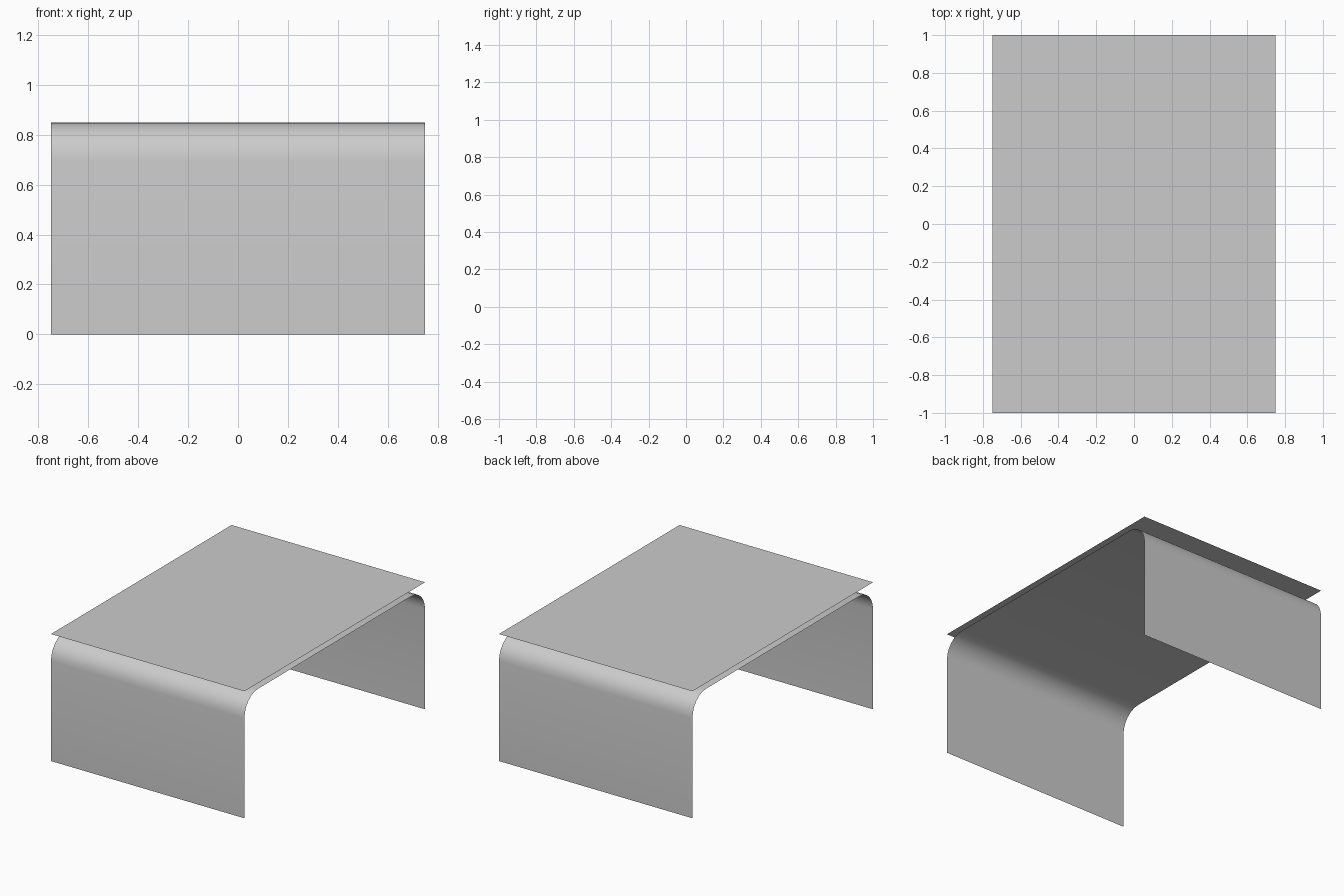
import bpy, math

if "Cube" in bpy.data.objects:
    bpy.data.objects.remove(bpy.data.objects["Cube"])

HALF_W, HALF_L = 0.75, 1.0
FRAME_Z, TOP_Z, R, SEGS = 0.85, 0.89, 0.15, 6


def sheet(name, profile):
    """Sweep a (y, z) profile across the width as a thin sheet."""
    verts = [(x, y, z) for y, z in profile for x in (-HALF_W, HALF_W)]
    faces = [(2 * i, 2 * i + 1, 2 * i + 3, 2 * i + 2) for i in range(len(profile) - 1)]
    mesh = bpy.data.meshes.new(name)
    mesh.from_pydata(verts, [], faces)
    mesh.update()
    obj = bpy.data.objects.new(name, mesh)
    bpy.context.collection.objects.link(obj)
    return obj


# Bent sheet: front leg, rounded corner, then the mirrored back half
half = [(-HALF_L, 0)]
for i in range(SEGS + 1):
    a = math.pi / 2 * i / SEGS
    half.append((-HALF_L + R - R * math.cos(a), FRAME_Z - R + R * math.sin(a)))
frame = sheet("bent_leg_frame", half + [(-y, z) for y, z in reversed(half)])
bpy.context.view_layer.objects.active = frame
frame.select_set(True)
bpy.ops.object.shade_smooth_by_angle(angle=math.radians(35))

# Flat top panel floating just above the frame
sheet("table_top", [(-HALF_L, TOP_Z), (HALF_L, TOP_Z)])
